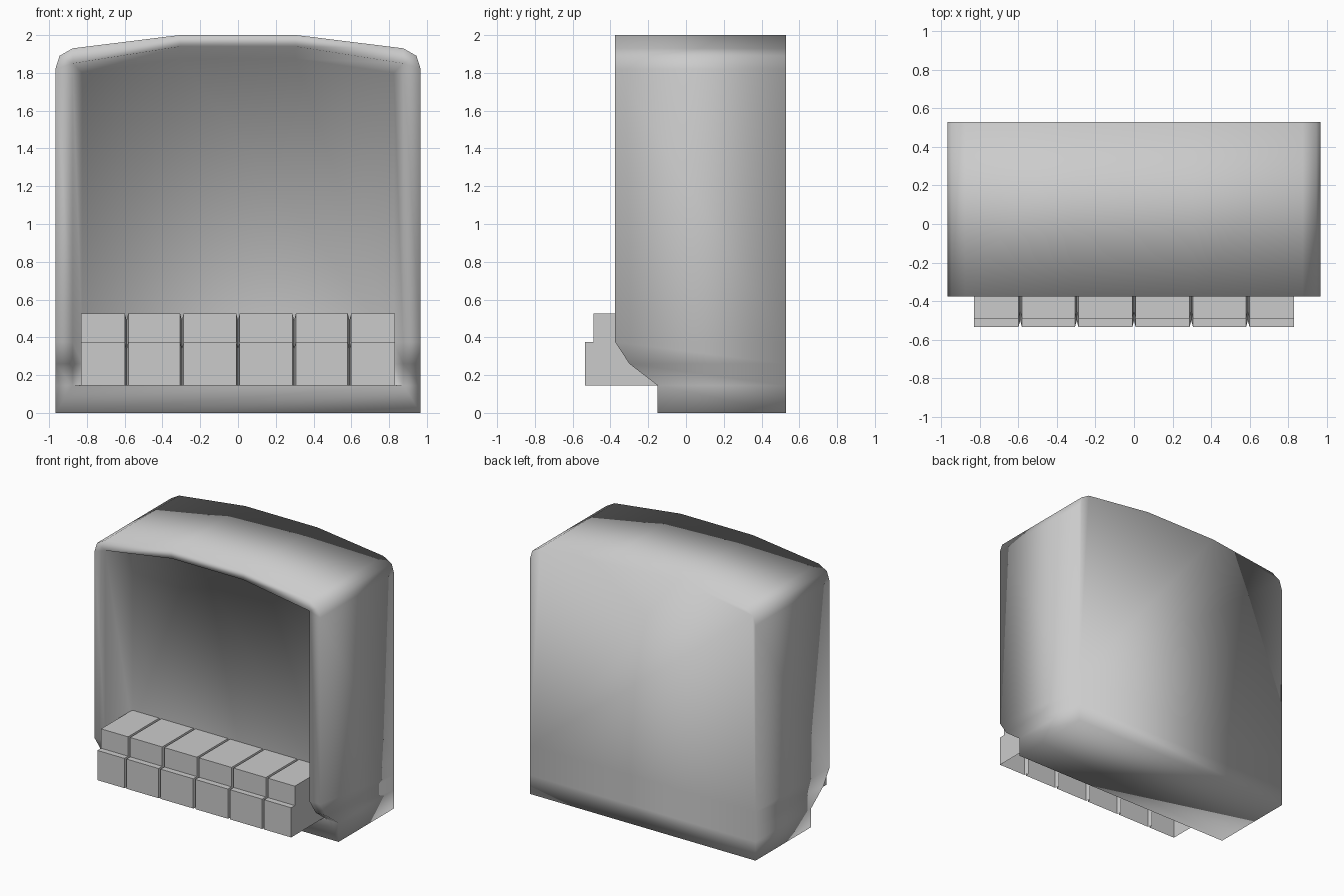
import bpy, bmesh

if "Cube" in bpy.data.objects:
    bpy.data.objects.remove(bpy.data.objects["Cube"])


def make_object(name, bm):
    bmesh.ops.remove_doubles(bm, verts=bm.verts[:], dist=0.0005)
    bmesh.ops.recalc_face_normals(bm, faces=bm.faces[:])
    mesh = bpy.data.meshes.new(name)
    bm.to_mesh(mesh)
    bm.free()
    obj = bpy.data.objects.new(name, mesh)
    bpy.context.collection.objects.link(obj)
    return obj


def ring(bm, half):
    """Closed ring from its right half, mirrored to the left."""
    pts = half + [(-x, y, z) for x, y, z in reversed(half)]
    return [bm.verts.new(p) for p in pts]


def bridge(bm, a, b):
    n = len(a)
    for i in range(n):
        j = (i + 1) % n
        bm.faces.new((a[i], a[j], b[j], b[i]))


# Housing: arched shell with a chamfered lower front and a recess
FRONT, BACK, PANEL = -0.375, 0.53, -0.11
leg = [(-0.15, 0.145), (-0.30, 0.26), (FRONT, 0.375)]
arch = [(0.967, 1.82), (0.945, 1.89), (0.875, 1.93), (0.31, 2.0)]
outer = ([(0.967, -0.15, 0)] + [(0.967, y, z) for y, z in leg]
         + [(x, FRONT, z) for x, z in arch])


def opening(side, shoulder, crown, depth=None):
    pts = [(side, *leg[0])] + [(side, y, z) for y, z in leg]
    pts += [(side, FRONT, shoulder)] * 3 + [(0.305, FRONT, crown)]
    return [(x, y if depth is None else depth, z) for x, y, z in pts]


bm = bmesh.new()
rings = [ring(bm, [(x, BACK, z) for x, y, z in outer]),
         ring(bm, outer),
         ring(bm, opening(0.875, 1.85, 1.94)),
         ring(bm, opening(0.825, 1.80, 1.875, PANEL))]
for a, b in zip(rings, rings[1:]):
    bridge(bm, a, b)
bm.faces.new(rings[0])
bm.faces.new(rings[-1])
housing = make_object("housing", bm)
housing.data.shade_smooth()

# Stepped tray front: one profile swept across, pinched at five grooves
profile = [(-0.535, 0.145), (-0.535, 0.375), (-0.49, 0.375),
           (-0.49, 0.525), (PANEL, 0.525)]
G = 0.035
pinched = [(-0.535 + G, 0.145), (-0.535 + G, 0.375 - G), (-0.49 + G, 0.375 - G),
           (-0.49 + G, 0.525 - G), (PANEL, 0.525 - G)]
stations = [(-0.83, profile)]
for gx in (-0.59, -0.297, 0.0, 0.297, 0.59):
    stations += [(gx - 0.009, profile), (gx, pinched), (gx + 0.009, profile)]
stations.append((0.83, profile))

bm = bmesh.new()
rows = [[bm.verts.new((x, y, z)) for y, z in prof] for x, prof in stations]
for a, b in zip(rows, rows[1:]):
    for i in range(len(a) - 1):
        bm.faces.new((a[i], a[i + 1], b[i + 1], b[i]))
# End walls; the underside stays open
for row in (rows[0], rows[-1]):
    x = row[0].co.x
    low = bm.verts.new((x, -0.15, 0.145))
    rear = bm.verts.new((x, PANEL, 0.145))
    bm.faces.new(row + [rear, low])
tray = make_object("stepped_tray", bm)
bpy.context.view_layer.objects.active = tray
tray.select_set(True)
bpy.ops.object.shade_smooth_by_angle(angle=0.6)
